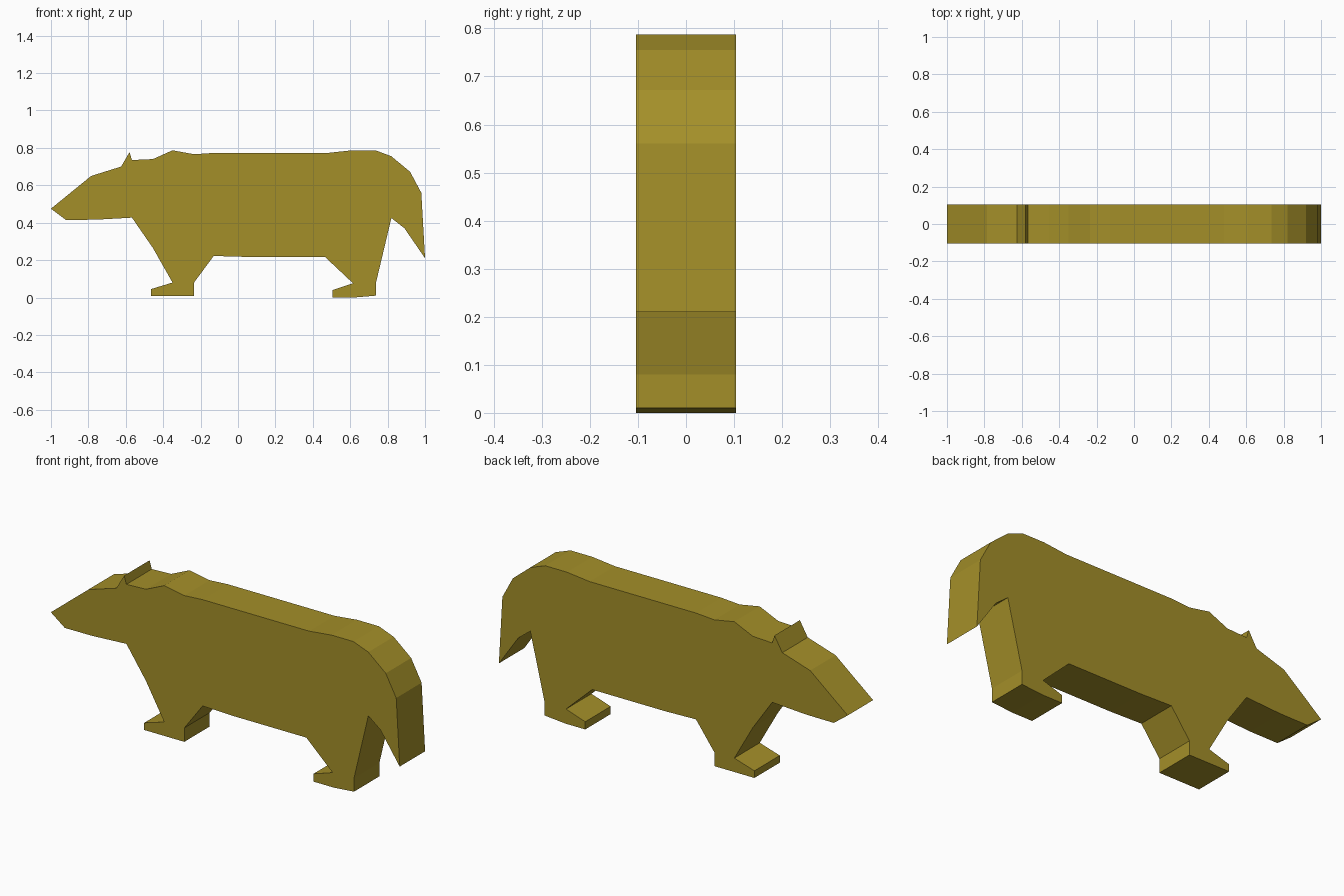
import bpy
import bmesh
from mathutils import Vector

default_cube = bpy.data.objects.get("Cube")
if default_cube:
    bpy.data.objects.remove(default_cube, do_unlink=True)

HALF_WIDTH = 0.104

# Side outline (x, z), grouped by body region, running clockwise from the nose
head_top = [(-1, .475), (-.785, .65), (-.625, .7)]
ear = [(-.58, .777), (-.567, .735)]
back = [(-.455, .74), (-.35, .787), (-.235, .766), (-.13, .773), (.48, .773), (.61, .787), (.735, .787)]
rump_and_tail = [(.82, .755), (.92, .672), (.98, .56), (1, .21), (.89, .37), (.82, .425)]
hind_leg = [(.738, .08), (.738, .01), (.62, 0), (.505, 0), (.505, .04), (.615, .076)]
belly = [(.465, .217), (.05, .217), (-.13, .222)]
front_leg = [(-.235, .08), (-.235, .008), (-.465, .008), (-.465, .045), (-.35, .08), (-.455, .265)]
jaw = [(-.567, .427), (-.76, .416), (-.92, .415)]
outline = head_top + ear + back + rump_and_tail + hind_leg + belly + front_leg + jaw


def make_material(name, colour):
    material = bpy.data.materials.new(name)
    material.use_nodes = True
    material.diffuse_color = colour
    shader = next(n for n in material.node_tree.nodes if n.type == "BSDF_PRINCIPLED")
    shader.inputs["Base Color"].default_value = colour
    return material


def extrude_outline(name, points, half_width, material):
    """Flat cut-out of the given outline, extruded along y."""
    bm = bmesh.new()
    face = bm.faces.new([bm.verts.new((x, -half_width, z)) for x, z in points])
    result = bmesh.ops.extrude_face_region(bm, geom=[face], use_keep_orig=True)
    moved = [g for g in result["geom"] if isinstance(g, bmesh.types.BMVert)]
    bmesh.ops.translate(bm, verts=moved, vec=Vector((0, 2 * half_width, 0)))
    bmesh.ops.recalc_face_normals(bm, faces=bm.faces)
    mesh = bpy.data.meshes.new(name)
    bm.to_mesh(mesh)
    bm.free()
    mesh.materials.append(material)
    obj = bpy.data.objects.new(name, mesh)
    bpy.context.collection.objects.link(obj)
    return obj


# Whole animal is one solid slab with flat faces
olive = make_material("olive_gold", (.37, .275, .022, 1))
extrude_outline("animal_body", outline, HALF_WIDTH, olive)
